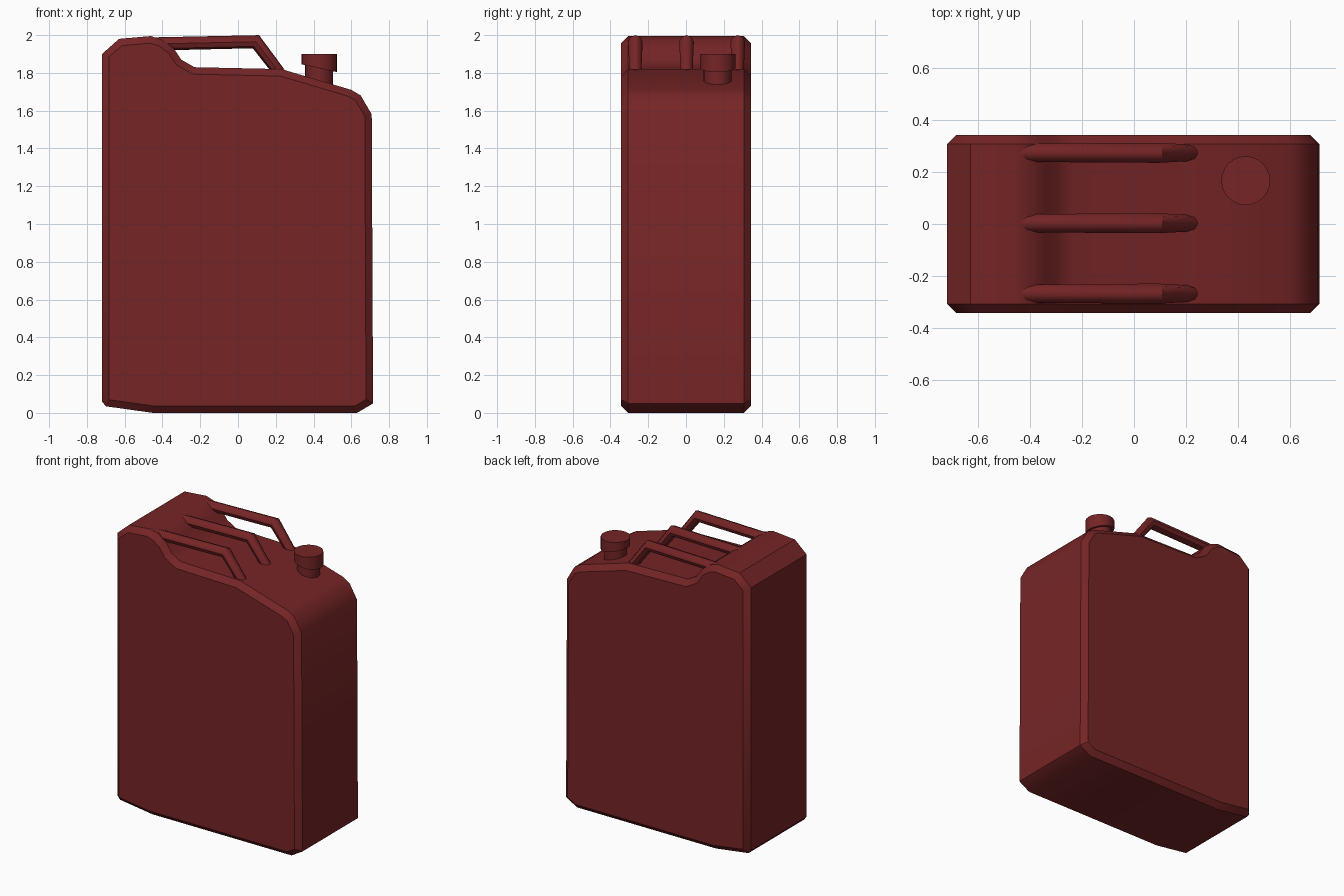
import bpy
import bmesh
import math
from mathutils import Vector

cube = bpy.data.objects.get("Cube")
if cube:
    bpy.data.objects.remove(cube, do_unlink=True)

red = bpy.data.materials.new("dark red paint")
red.use_nodes = True
COLOUR = (0.18, 0.018, 0.019, 1)
red.diffuse_color = COLOUR
red.node_tree.nodes["Principled BSDF"].inputs["Base Color"].default_value = COLOUR


def finish(obj, angle):
    obj.data.materials.clear()
    obj.data.materials.append(red)
    bpy.ops.object.select_all(action="DESELECT")
    obj.select_set(True)
    bpy.context.view_layer.objects.active = obj
    bpy.ops.object.shade_smooth_by_angle(angle=math.radians(angle))


def from_bmesh(name, bm, angle=35):
    bmesh.ops.recalc_face_normals(bm, faces=bm.faces)
    mesh = bpy.data.meshes.new(name)
    bm.to_mesh(mesh)
    bm.free()
    obj = bpy.data.objects.new(name, mesh)
    bpy.context.collection.objects.link(obj)
    finish(obj, angle)
    return obj


def inset(points, d):
    """Mitred inward offset of a clockwise outline."""
    result = []
    for i, p in enumerate(points):
        a = (p - points[i - 1]).normalized()
        b = (points[(i + 1) % len(points)] - p).normalized()
        na, nb = Vector((a.y, -a.x)), Vector((b.y, -b.x))
        result.append(p + (na + nb) * d / (1 + na.dot(nb)))
    return result


def bridge(bm, lower, upper):
    n = len(lower)
    for i in range(n):
        j = (i + 1) % n
        bm.faces.new((lower[i], lower[j], upper[j], upper[i]))


# Can body: side outline, clockwise, with chamfered front and back rims
outline = [Vector(p) for p in (
    (-0.72, 0.06), (-0.72, 1.90), (-0.63, 1.98), (-0.46, 1.995),
    (-0.40, 1.975), (-0.34, 1.93), (-0.30, 1.87), (-0.23, 1.83),
    (0.23, 1.82), (0.60, 1.71), (0.65, 1.68), (0.708, 1.58),
    (0.715, 0.05), (0.63, 0.0), (-0.45, 0.0), (-0.70, 0.035))]
inner = inset(outline, 0.037)
bm = bmesh.new()
rings = [[bm.verts.new((p.x, y, p.y)) for p in ring] for ring, y in (
    (inner, -0.343), (outline, -0.307), (outline, 0.307), (inner, 0.343))]
for first, second in zip(rings, rings[1:]):
    bridge(bm, first, second)
bm.faces.new(rings[0])
bm.faces.new(rings[-1])
from_bmesh("can_body", bm)

# Three carrying handles
for label, y in (("front", -0.268), ("middle", 0.003), ("back", 0.274)):
    curve = bpy.data.curves.new(label + "_handle", "CURVE")
    curve.dimensions = "3D"
    curve.bevel_depth = 0.035
    curve.bevel_resolution = 2
    curve.use_fill_caps = True
    path = ((-0.45, 1.953, 1), (0.095, 1.965, 1.1), (0.22, 1.80, 0.9))
    spline = curve.splines.new("POLY")
    spline.points.add(len(path) - 1)
    for point, (x, z, radius) in zip(spline.points, path):
        point.co = (x, y, z, 1)
        point.radius = radius
    obj = bpy.data.objects.new(label + "_handle", curve)
    bpy.context.collection.objects.link(obj)
    bpy.ops.object.select_all(action="DESELECT")
    obj.select_set(True)
    bpy.context.view_layer.objects.active = obj
    bpy.ops.object.convert(target="MESH")
    finish(bpy.context.object, 45)


# Filler neck and cap, with undersides that follow the sloping shoulder
def spout(name, radius, bottom, top, x=0.43, y=0.167, sides=24):
    bm = bmesh.new()
    bmesh.ops.create_cone(bm, cap_ends=True, segments=sides,
                          radius1=radius, radius2=radius, depth=1)
    for v in bm.verts:
        z = top if v.co.z > 0 else bottom - 0.22 * v.co.x
        v.co = (v.co.x + x, v.co.y + y, z)
    return from_bmesh(name, bm)


spout("filler_neck", 0.074, 1.74, 1.85)
spout("filler_cap", 0.094, 1.825, 1.90)
